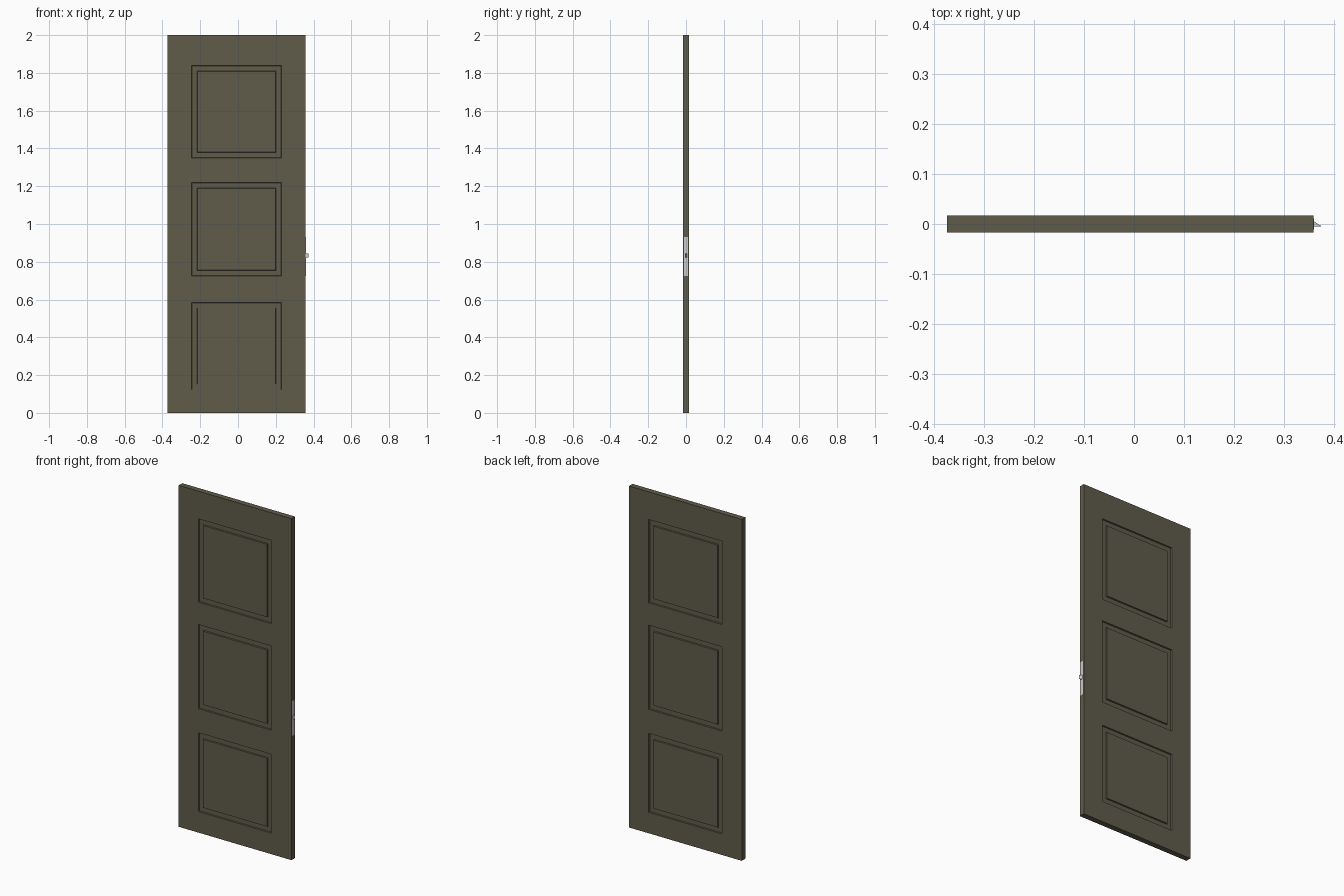
import bpy, bmesh

if "Cube" in bpy.data.objects:
    bpy.data.objects.remove(bpy.data.objects["Cube"])

X0, X1, H = -0.373, 0.358, 0.0165
DEPTH = 0.007
paint = bpy.data.materials.new("door_paint")
paint.diffuse_color = (0.115, 0.107, 0.07, 1)
paint.use_nodes = True
paint.node_tree.nodes["Principled BSDF"].inputs["Base Color"].default_value = paint.diffuse_color


def finish(bm, name, mat=None):
    bmesh.ops.recalc_face_normals(bm, faces=bm.faces[:])
    me = bpy.data.meshes.new(name)
    bm.to_mesh(me)
    bm.free()
    ob = bpy.data.objects.new(name, me)
    bpy.context.collection.objects.link(ob)
    if mat:
        me.materials.append(mat)
    return ob


def box(name, lo, hi):
    bm = bmesh.new()
    bmesh.ops.create_cube(bm, size=1)
    for v in bm.verts:
        v.co = [lo[i] if v.co[i] < 0 else hi[i] for i in range(3)]
    return finish(bm, name)


# door leaf: grid of stiles, rails and panel cells, extruded to thickness
xs = [X0, -0.246, 0.23, X1]
zs = [0, 0.123, 0.585, 0.726, 1.219, 1.35, 1.838, 2.0]
bm = bmesh.new()
grid = [[bm.verts.new((x, -H, z)) for x in xs] for z in zs]
for j in range(len(zs) - 1):
    for i in range(len(xs) - 1):
        bm.faces.new((grid[j][i], grid[j][i + 1], grid[j + 1][i + 1], grid[j + 1][i]))
ext = bmesh.ops.extrude_face_region(bm, geom=bm.faces[:])["geom"]
for v in ext:
    if isinstance(v, bmesh.types.BMVert):
        v.co.y = H
bmesh.ops.recalc_face_normals(bm, faces=bm.faces[:])

# grooved panel mouldings on both sides
panels = []
for f in bm.faces:
    c = f.calc_center_median()
    if abs(f.normal.y) > 0.9 and xs[1] < c.x < xs[2]:
        if any(zs[k] < c.z < zs[k + 1] for k in (1, 3, 5)):
            panels.append(f)
for width, depth in ((0.002, -DEPTH), (0.027, 0), (0.002, DEPTH)):
    bmesh.ops.inset_individual(bm, faces=panels, thickness=width, depth=depth,
                               use_even_offset=True)
finish(bm, "door_leaf", paint)

# latch faceplate on the closing edge
box("latch_plate", (X1 - 0.002, -0.011, 0.725), (X1 + 0.001, 0.011, 0.93))

# wedge-shaped spring bolt
bm = bmesh.new()
profile = [(X1 - 0.005, -0.005), (0.373, -0.005), (0.373, -0.0035), (X1, 0.006), (X1 - 0.005, 0.006)]
face = bm.faces.new([bm.verts.new((x, y, 0.822)) for x, y in profile])
ext = bmesh.ops.extrude_face_region(bm, geom=[face])["geom"]
bmesh.ops.translate(bm, vec=(0, 0, 0.023),
                    verts=[v for v in ext if isinstance(v, bmesh.types.BMVert)])
finish(bm, "latch_bolt")
